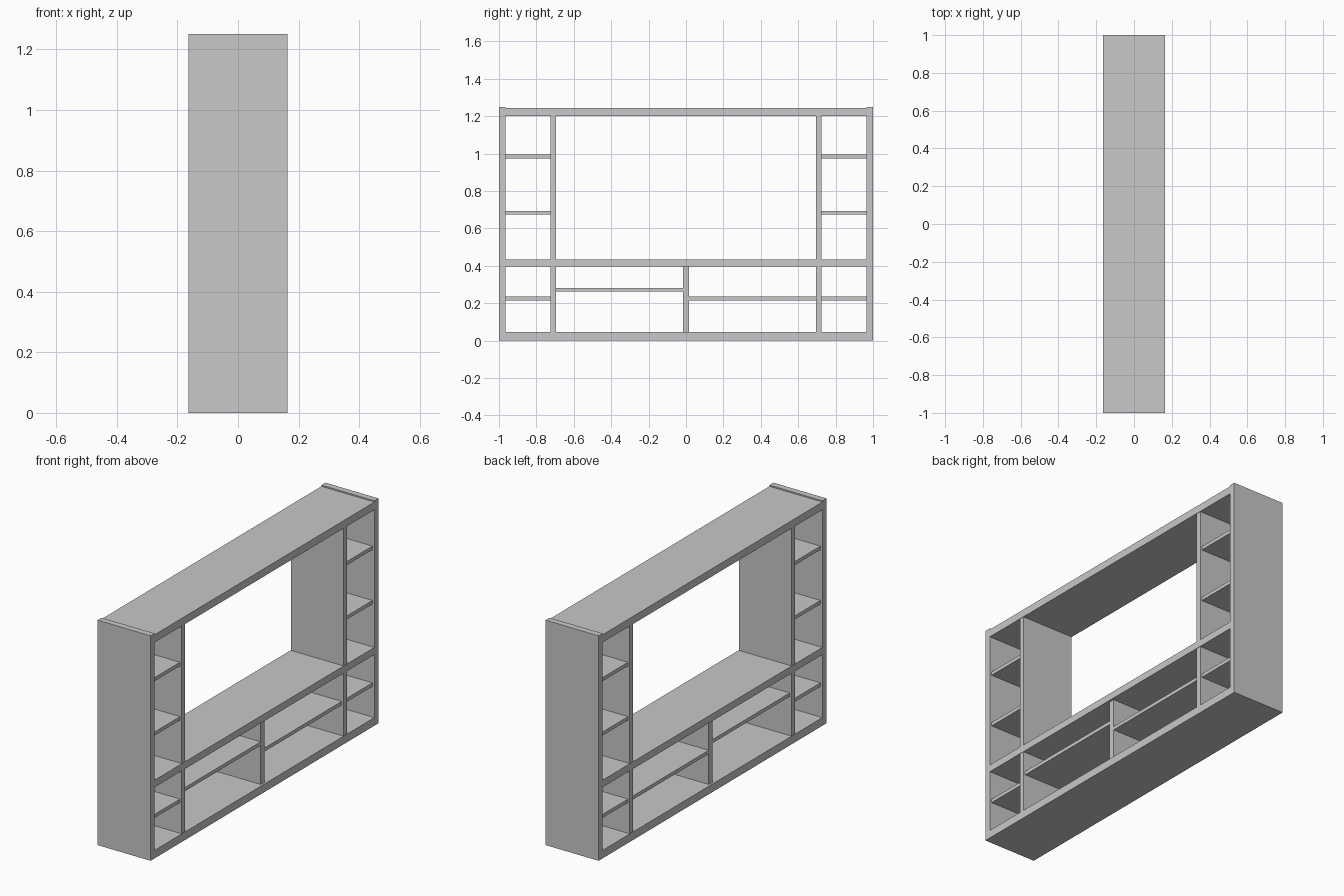
import bpy
import bmesh
from mathutils import Matrix, Vector

cube = bpy.data.objects.get("Cube")
if cube:
    bpy.data.objects.remove(cube, do_unlink=True)

# Single plain grey finish
grey = bpy.data.materials.new("light grey")
grey.use_nodes = True
colour = (0.58, 0.58, 0.58, 1)
grey.diffuse_color = colour
grey.node_tree.nodes["Principled BSDF"].inputs["Base Color"].default_value = colour

DEPTH = 0.326            # outer frame, along x
INNER_DEPTH = 0.302      # recessed shelves
BASE_TOP, COUNTER_BOTTOM, COUNTER_TOP, TOP_BOTTOM = 0.045, 0.395, 0.435, 1.2
SIDE, OUTER, INNER = 0.965, 0.725, 0.695   # board faces along y
SHELF = 0.02


def board(name, y, z, depth=DEPTH):
    """Flat board spanning the given y and z ranges, centred on x."""
    size = Vector((depth, y[1] - y[0], z[1] - z[0]))
    centre = Vector((0, sum(y) / 2, sum(z) / 2))
    bm = bmesh.new()
    bmesh.ops.create_cube(bm, size=1, matrix=Matrix.LocRotScale(None, None, size))
    mesh = bpy.data.meshes.new(name)
    bm.to_mesh(mesh)
    bm.free()
    mesh.materials.append(grey)
    obj = bpy.data.objects.new(name, mesh)
    obj.location = centre
    bpy.context.collection.objects.link(obj)


# Long horizontal boards
board("base_board", (-1, 1), (0, BASE_TOP))
board("counter_board", (-SIDE, SIDE), (COUNTER_BOTTOM, COUNTER_TOP))
board("top_board", (-SIDE, SIDE), (TOP_BOTTOM, 1.243))

# Side panels, column dividers and column shelves, mirrored along y
for side, label in ((-1, "front"), (1, "back")):
    def span(a, b):
        return tuple(sorted((side * a, side * b)))

    board(label + "_side_panel", span(SIDE, 1), (BASE_TOP, 1.25))
    board(label + "_lower_divider", span(INNER, OUTER), (BASE_TOP, COUNTER_BOTTOM), 0.322)
    board(label + "_upper_divider", span(INNER, OUTER), (COUNTER_TOP, TOP_BOTTOM), 0.322)
    for level, z in (("lower", 0.215), ("middle", 0.673), ("upper", 0.975)):
        board(label + "_" + level + "_column_shelf", span(OUTER, SIDE),
              (z, z + SHELF), INNER_DEPTH)

# Lower centre bay: a divider with a shelf at a different height on each side
board("centre_divider", (-0.016, 0.016), (BASE_TOP, COUNTER_BOTTOM), INNER_DEPTH)
board("front_centre_shelf", (-INNER, -0.016), (0.262, 0.262 + SHELF), INNER_DEPTH)
board("back_centre_shelf", (0.016, INNER), (0.215, 0.215 + SHELF), INNER_DEPTH)
